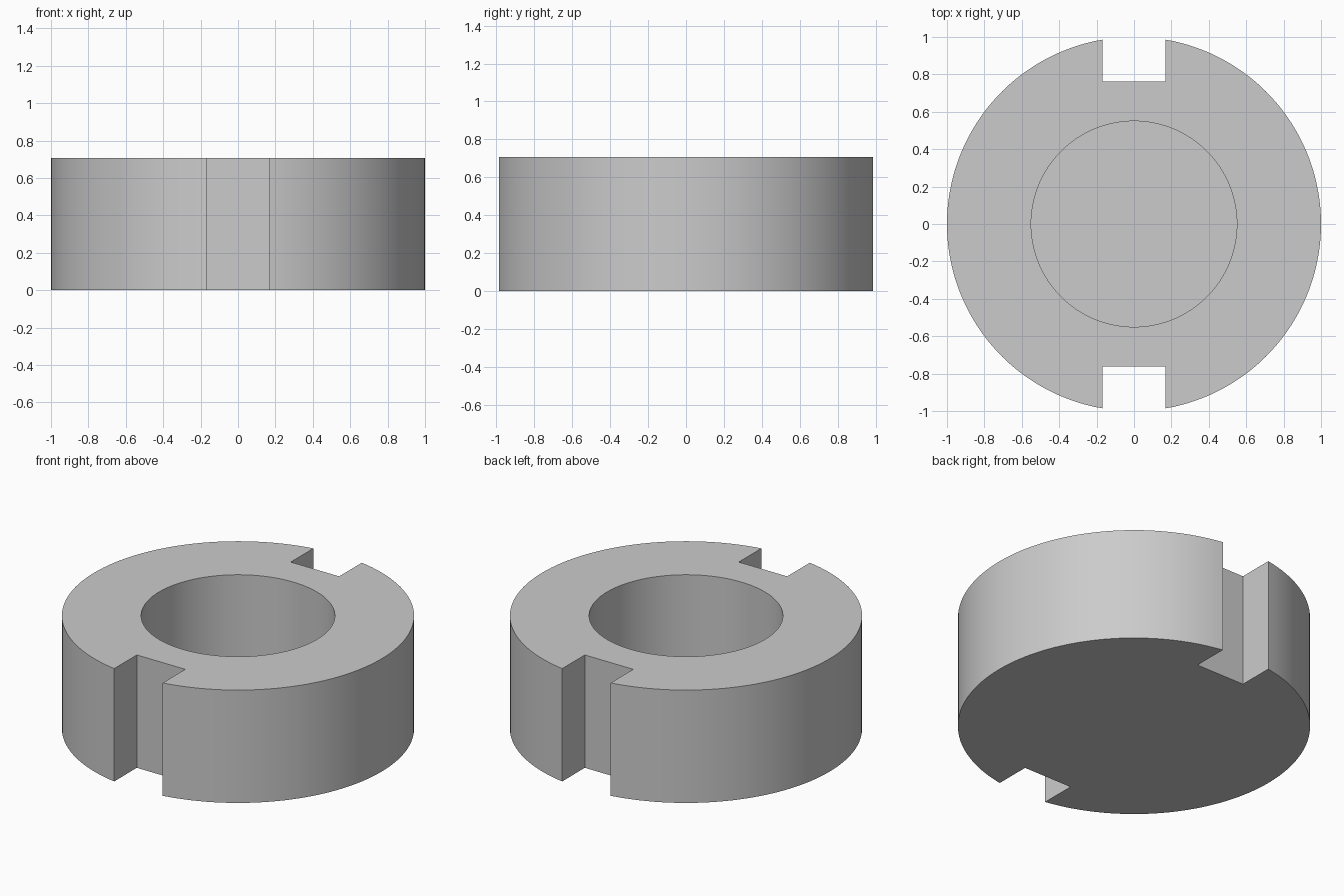
import bpy
import bmesh
import math

if "Cube" in bpy.data.objects:
    bpy.data.objects.remove(bpy.data.objects["Cube"])

HEIGHT = 0.707
OUTER, BORE, FLOOR = 1.0, 0.55, 0.12
SLOT_HALF, SLOT_INNER = 0.168, 0.762
STEPS = 64

grey = bpy.data.materials.new("plain grey")
grey.diffuse_color = (0.6, 0.6, 0.6, 1)
grey.use_nodes = True
grey.node_tree.nodes["Principled BSDF"].inputs["Base Color"].default_value = grey.diffuse_color

# Outline: two arcs joined by the square slots at front and back
edge = math.acos(SLOT_HALF / OUTER)
half = []
for i in range(STEPS + 1):
    a = -edge + 2 * edge * i / STEPS
    half.append((OUTER * math.cos(a), OUTER * math.sin(a)))
half.append((SLOT_HALF, SLOT_INNER))
half.append((-SLOT_HALF, SLOT_INNER))
outline = half + [(-x, -y) for x, y in half]

# Slotted body
bm = bmesh.new()
base = bm.faces.new([bm.verts.new((x, y, 0)) for x, y in outline])
top = bmesh.ops.extrude_face_region(bm, geom=[base])["geom"]
bmesh.ops.translate(bm, vec=(0, 0, HEIGHT),
                    verts=[v for v in top if isinstance(v, bmesh.types.BMVert)])
bmesh.ops.recalc_face_normals(bm, faces=bm.faces)
mesh = bpy.data.meshes.new("slotted_ring")
bm.to_mesh(mesh)
bm.free()
mesh.materials.append(grey)
ring = bpy.data.objects.new("slotted_ring", mesh)
bpy.context.collection.objects.link(ring)

# Blind round bore, closed at the bottom
bpy.ops.mesh.primitive_cylinder_add(vertices=128, radius=BORE, depth=HEIGHT,
                                    location=(0, 0, FLOOR + HEIGHT / 2))
cutter = bpy.context.object
cutter.name = "bore_cutter"
cutter.data.materials.append(grey)
cut = ring.modifiers.new("bore", 'BOOLEAN')
cut.operation = 'DIFFERENCE'
cut.solver = 'EXACT'
cut.object = cutter

# Apply the cut, then shade with sharp rims
bpy.ops.object.select_all(action='DESELECT')
ring.select_set(True)
bpy.context.view_layer.objects.active = ring
bpy.ops.object.modifier_apply(modifier="bore")
bpy.data.objects.remove(cutter, do_unlink=True)
bpy.ops.object.shade_smooth_by_angle(angle=math.radians(30))
